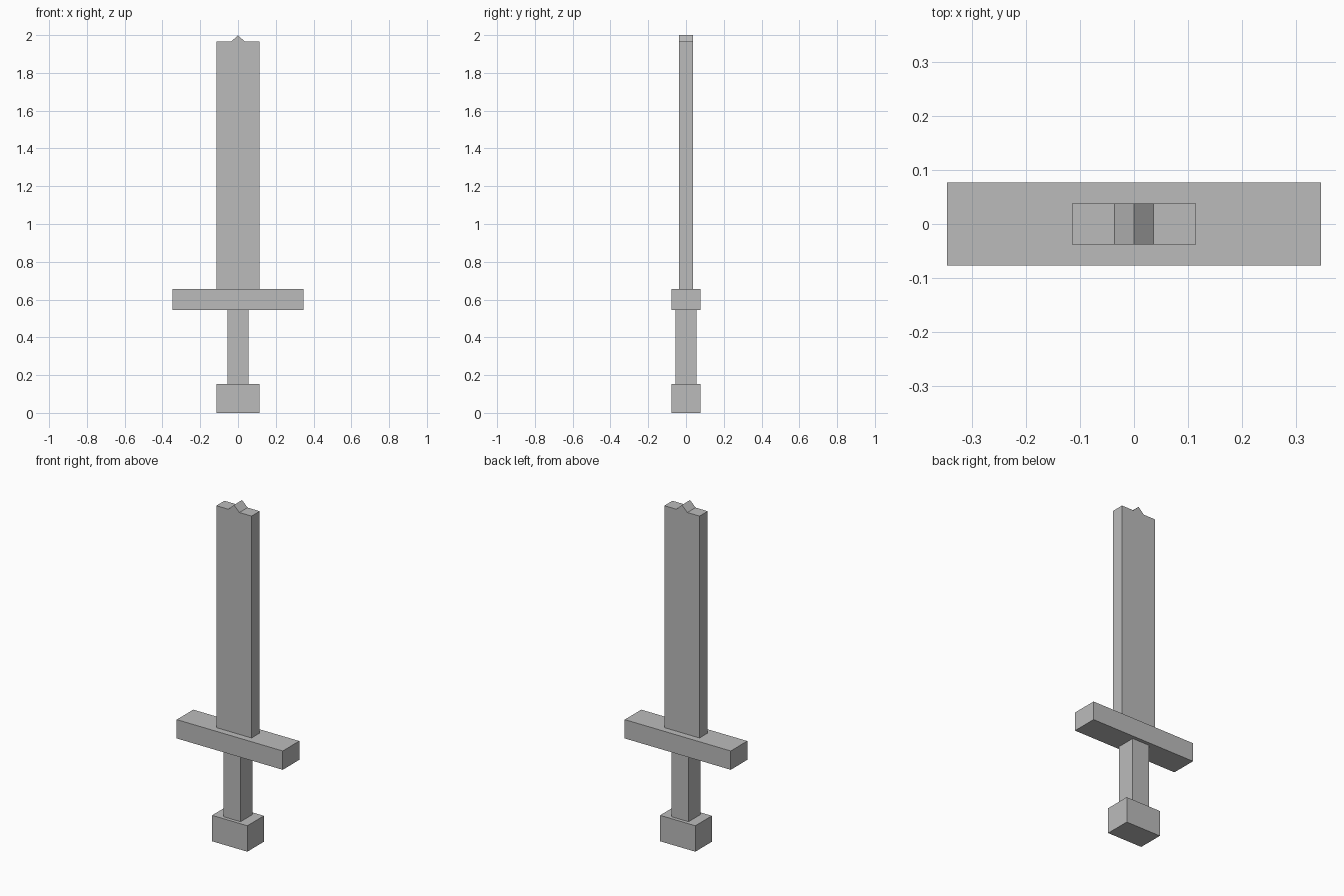
import bpy
import bmesh

cube = bpy.data.objects.get("Cube")
if cube:
    bpy.data.objects.remove(cube, do_unlink=True)

GREY = (0.5, 0.5, 0.5, 1.0)
grey = bpy.data.materials.new("plain grey")
grey.use_nodes = True
grey.diffuse_color = GREY
grey.node_tree.nodes["Principled BSDF"].inputs["Base Color"].default_value = GREY


def extruded(name, outline, half_depth):
    """Extrude an x-z outline evenly to the front and back."""
    bm = bmesh.new()
    face = bm.faces.new([bm.verts.new((x, -half_depth, z)) for x, z in outline])
    moved = bmesh.ops.extrude_face_region(bm, geom=[face])["geom"]
    bmesh.ops.translate(bm, vec=(0, 2 * half_depth, 0),
                        verts=[v for v in moved if isinstance(v, bmesh.types.BMVert)])
    bmesh.ops.recalc_face_normals(bm, faces=bm.faces)
    mesh = bpy.data.meshes.new(name)
    bm.to_mesh(mesh)
    bm.free()
    mesh.materials.append(grey)
    obj = bpy.data.objects.new(name, mesh)
    bpy.context.collection.objects.link(obj)
    return obj


def block(name, half_width, half_depth, bottom, top):
    w = half_width
    return extruded(name, [(-w, bottom), (w, bottom), (w, top), (-w, top)], half_depth)


# Handle and crossguard
block("pommel", 0.115, 0.077, 0.0, 0.153)
block("grip", 0.056, 0.056, 0.153, 0.545)
block("crossguard", 0.346, 0.077, 0.545, 0.656)

# Flat blade with a small ridge at the middle of its top
extruded("blade", [(-0.115, 0.656), (0.115, 0.656), (0.115, 1.965), (0.036, 1.965),
                   (0, 2.0), (-0.036, 1.965), (-0.115, 1.965)], 0.038)
